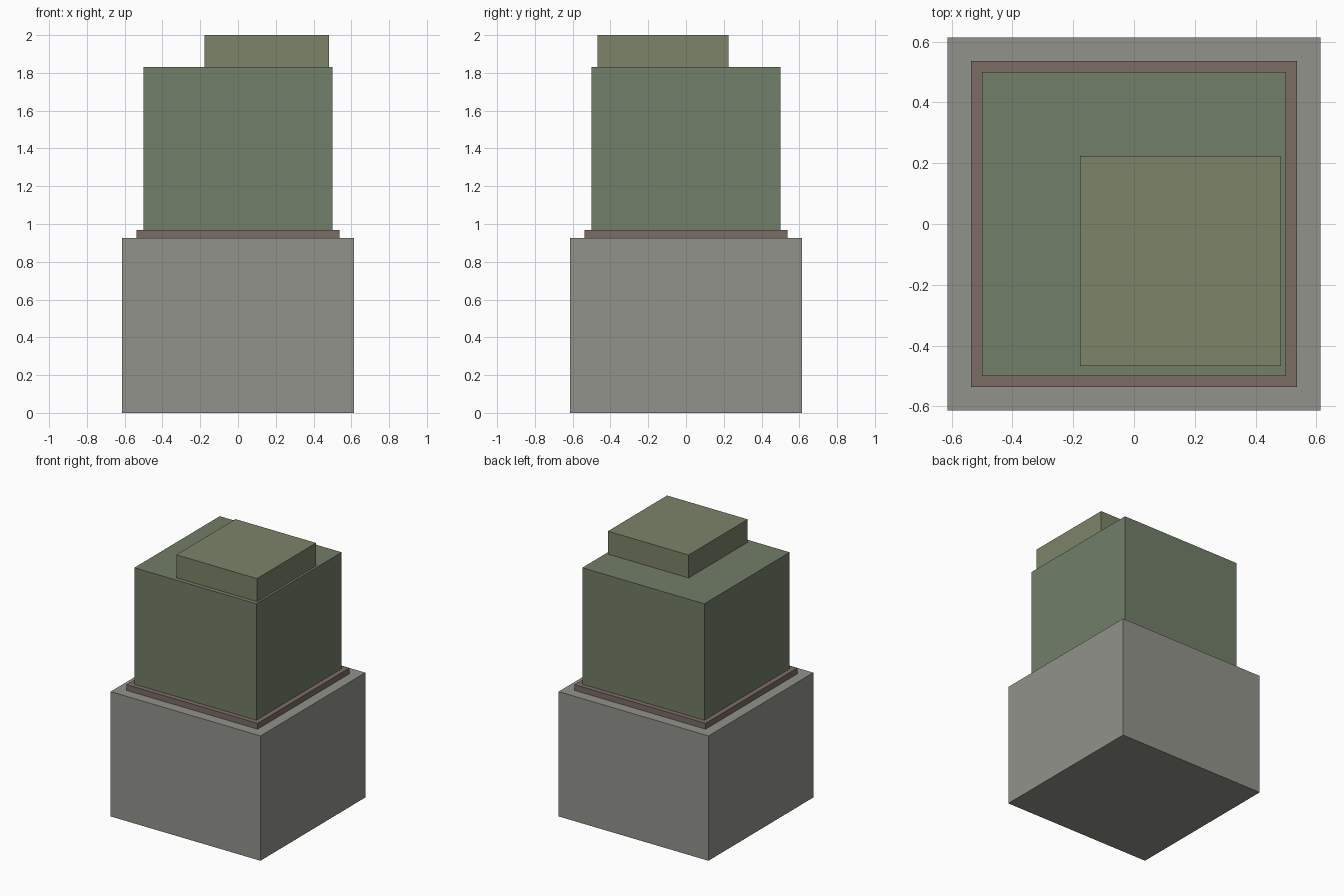
import bpy

if "Cube" in bpy.data.objects:
    bpy.data.objects.remove(bpy.data.objects["Cube"])


def material(name, rgb):
    mat = bpy.data.materials.new(name)
    mat.diffuse_color = (*rgb, 1)
    mat.use_nodes = True
    mat.node_tree.nodes["Principled BSDF"].inputs["Base Color"].default_value = mat.diffuse_color
    return mat


def box(name, x, y, z, mat):
    """Box spanning the (min, max) ranges on each axis."""
    spans = (x, y, z)
    bpy.ops.mesh.primitive_cube_add(size=1, location=[(a + b) / 2 for a, b in spans])
    ob = bpy.context.object
    ob.name = name
    ob.scale = [b - a for a, b in spans]
    bpy.ops.object.transform_apply(location=False, rotation=False, scale=True)
    ob.data.materials.append(mat)
    return ob


stone = material("stone", (0.29, 0.29, 0.26))
brown = material("brown", (0.20, 0.15, 0.13))
green = material("green", (0.17, 0.21, 0.14))
moss = material("moss", (0.20, 0.23, 0.14))

# Concentric stack: plinth, thin collar, main block
for name, half, z, mat in (
    ("plinth", 0.614, (0, 0.925), stone),
    ("collar", 0.537, (0.925, 0.968), brown),
    ("main_block", 0.5, (0.968, 1.83), green),
):
    box(name, (-half, half), (-half, half), z, mat)

# Offset slab on the front right of the top
box("top_slab", (-0.178, 0.483), (-0.468, 0.224), (1.83, 2.0), moss)
